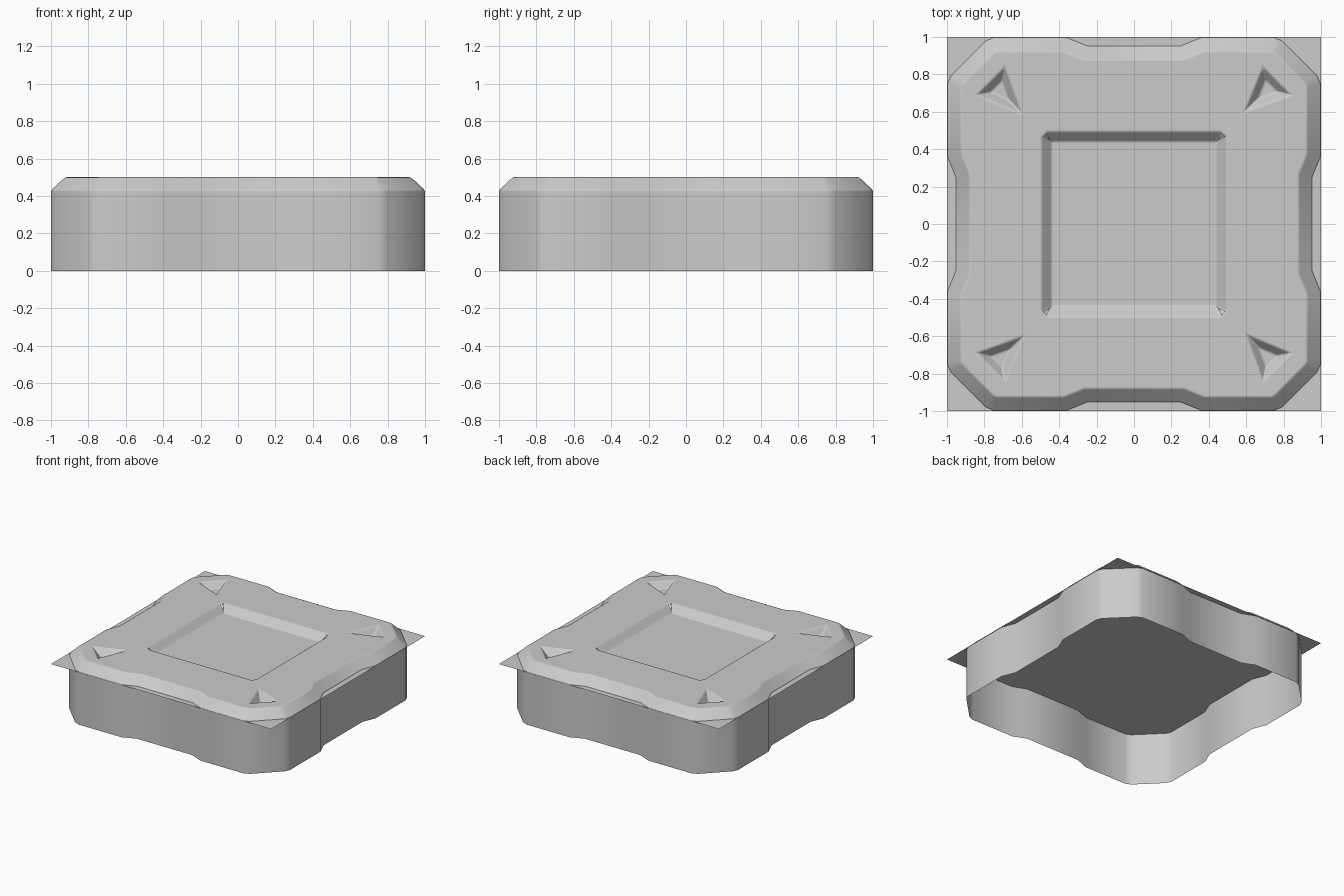
import bpy
import bmesh
from mathutils import Vector

cube = bpy.data.objects.get("Cube")
if cube:
    bpy.data.objects.remove(cube)

TOP, RIM = 0.5, 0.43


def material(name, value):
    mat = bpy.data.materials.new(name)
    mat.use_nodes = True
    colour = (value, value, value, 1)
    mat.diffuse_color = colour
    mat.node_tree.nodes["Principled BSDF"].inputs["Base Color"].default_value = colour
    return mat


grey = material("light grey", 0.6)


def four_fold(points):
    """Repeat points around the centre in four quarter turns."""
    result = []
    for _ in range(4):
        result += points
        points = [(-y, x) for x, y in points]
        
    return result


def turn(points, quarters):
    for _ in range(quarters):
        points = [(-y, x) for x, y in points]
    return points


def inset(points, d):
    """Offset a counter-clockwise outline inwards by d."""
    pts = [Vector(p) for p in points]
    result = []
    for i, p in enumerate(pts):
        a = (p - pts[i - 1]).normalized()
        b = (pts[(i + 1) % len(pts)] - p).normalized()
        na, nb = Vector((-a.y, a.x)), Vector((-b.y, b.x))
        result.append(p + (na + nb) * d / (1 + na.dot(nb)))
    return result


def ring(bm, points, z):
    return [bm.verts.new((p[0], p[1], z)) for p in points]


def bridge(bm, low, high):
    for i in range(len(low)):
        bm.faces.new((low[i - 1], low[i], high[i], high[i - 1]))


def loop_edges(bm, verts):
    edges = []
    for i in range(len(verts)):
        pair = (verts[i - 1], verts[i])
        edges.append(bm.edges.get(pair) or bm.edges.new(pair))
    return edges


def finish(bm, name):
    mesh = bpy.data.meshes.new(name)
    bm.to_mesh(mesh)
    bm.free()
    mesh.materials.append(grey)
    obj = bpy.data.objects.new(name, mesh)
    bpy.context.collection.objects.link(obj)
    return obj


# Shell: open-bottomed wall, sloped rim and top with sunken panels
bm = bmesh.new()
outline = four_fold([(0.955, -0.25), (0.955, 0.25), (1, 0.36), (1, 0.75),
                     (0.98, 0.795), (0.795, 0.98), (0.75, 1), (0.36, 1)])
foot = ring(bm, outline, 0)
rim = ring(bm, outline, RIM)
crown = ring(bm, inset(outline, 0.075), TOP)
bridge(bm, foot, rim)
bridge(bm, rim, crown)
top_edges = loop_edges(bm, crown)

# Sunken square panel, then a sunken triangle in each corner
panel = four_fold([(0.495, -0.465), (0.495, 0.465), (0.465, 0.495)][:2])
pockets = [(panel, 0.055, 0.055)]
triangle = [(0.59, 0.60), (0.84, 0.69), (0.69, 0.84)]
pockets += [(turn(triangle, q), 0.04, 0.05) for q in range(4)]
for points, slope, depth in pockets:
    edge = ring(bm, points, TOP)
    floor = ring(bm, inset(points, slope), TOP - depth)
    bridge(bm, floor, edge)
    bm.faces.new(floor)
    top_edges += loop_edges(bm, edge)
fill = bmesh.ops.triangle_fill(bm, edges=top_edges, use_beauty=True)
for face in fill["geom"]:
    if isinstance(face, bmesh.types.BMFace):
        face.normal_update()
        if face.normal.z < 0:
            face.normal_flip()
bmesh.ops.recalc_face_normals(bm, faces=bm.faces)
if sum(f.normal.z * f.calc_area() for f in bm.faces) < 0:
    bmesh.ops.reverse_faces(bm, faces=bm.faces)
for face in bm.faces:
    face.smooth = True
shell = finish(bm, "tray_shell")
bevel = shell.modifiers.new("soft edges", "BEVEL")
bevel.width = 0.01
bevel.segments = 2
bevel.limit_method = "ANGLE"
bevel.angle_limit = 0.5
bevel.use_clamp_overlap = False
bevel.harden_normals = True

# Thin square sheet lying level with the rim
bm = bmesh.new()
bmesh.ops.create_grid(bm, x_segments=1, y_segments=1, size=1)
bmesh.ops.translate(bm, verts=bm.verts, vec=(0, 0, RIM))
finish(bm, "square_sheet")
